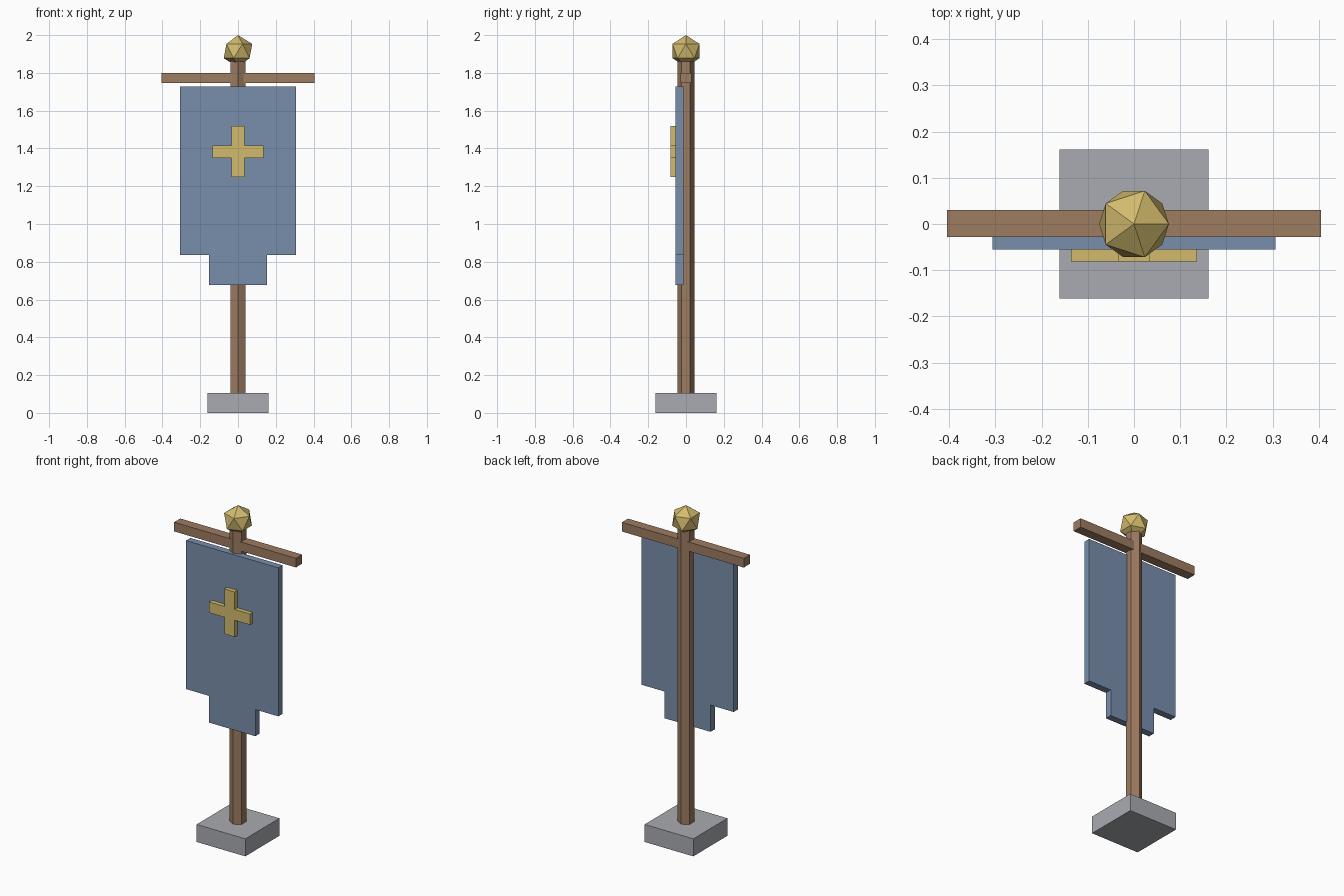
import bpy
import bmesh
from mathutils import Vector

cube = bpy.data.objects.get("Cube")
if cube:
    bpy.data.objects.remove(cube, do_unlink=True)


def material(name, rgb):
    mat = bpy.data.materials.new(name)
    mat.use_nodes = True
    mat.diffuse_color = (*rgb, 1)
    mat.node_tree.nodes["Principled BSDF"].inputs["Base Color"].default_value = (*rgb, 1)
    return mat


wood = material("wood", (0.34, 0.20, 0.12))
cloth = material("blue cloth", (0.19, 0.275, 0.41))
stone = material("grey stone", (0.40, 0.41, 0.44))
gold = material("gold", (0.65, 0.50, 0.155))


def finish(bm, name, mat):
    mesh = bpy.data.meshes.new(name)
    bmesh.ops.recalc_face_normals(bm, faces=bm.faces)
    bm.to_mesh(mesh)
    bm.free()
    mesh.materials.append(mat)
    obj = bpy.data.objects.new(name, mesh)
    bpy.context.collection.objects.link(obj)
    return obj


def box(name, size, centre, mat):
    bm = bmesh.new()
    bmesh.ops.create_cube(bm, size=1)
    bmesh.ops.scale(bm, vec=size, verts=bm.verts)
    obj = finish(bm, name, mat)
    obj.location = centre


def plate(name, half, front, back, mat):
    """Mirror the right half of an (x, z) outline and extrude it along y."""
    outline = half + [(-x, z) for x, z in reversed(half)]
    bm = bmesh.new()
    face = bm.faces.new([bm.verts.new((x, front, z)) for x, z in outline])
    new = bmesh.ops.extrude_face_region(bm, geom=[face])["geom"]
    verts = [v for v in new if isinstance(v, bmesh.types.BMVert)]
    bmesh.ops.translate(bm, verts=verts, vec=Vector((0, back - front, 0)))
    finish(bm, name, mat)


# Stone foot and crossbar
box("base", (0.323, 0.323, 0.105), (0, 0, 0.0525), stone)
box("crossbar", (0.808, 0.058, 0.055), (0, 0.001, 1.773), wood)

# Six-sided pole with an edge facing the front
bm = bmesh.new()
bmesh.ops.create_cone(bm, cap_ends=True, segments=6, radius1=0.045, radius2=0.045, depth=1.85)
finish(bm, "pole", wood).location = (0, 0, 0.955)

# Faceted finial
bm = bmesh.new()
bmesh.ops.create_icosphere(bm, subdivisions=1, radius=0.0845)
finish(bm, "finial", gold).location = (0, 0, 1.9155)

# Hanging banner with a stepped tail, and a raised cross on it
plate("banner", [(0.153, 0.677), (0.153, 0.837), (0.306, 0.837), (0.306, 1.727)],
      -0.055, -0.014, cloth)
plate("cross", [(0.034, 1.25), (0.034, 1.35), (0.136, 1.35),
                (0.136, 1.415), (0.034, 1.415), (0.034, 1.52)],
      -0.081, -0.05, gold)
